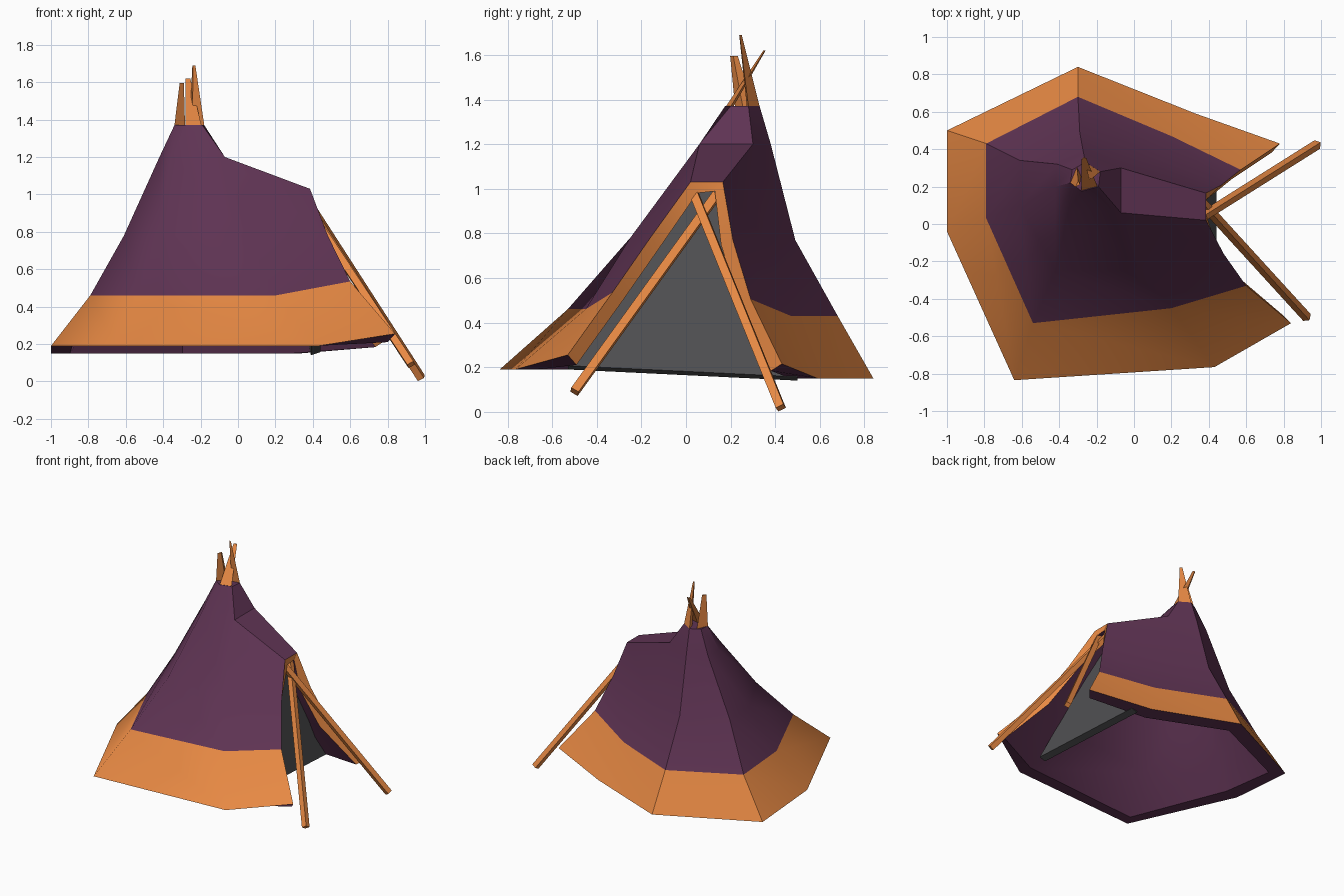
import bpy
import bmesh
from mathutils import Vector

if "Cube" in bpy.data.objects:
    bpy.data.objects.remove(bpy.data.objects["Cube"], do_unlink=True)


def material(name, rgb):
    mat = bpy.data.materials.new(name)
    mat.use_nodes = True
    colour = (*rgb, 1)
    mat.diffuse_color = colour
    mat.node_tree.nodes["Principled BSDF"].inputs["Base Color"].default_value = colour
    return mat


orange = material("orange", (0.8, 0.25, 0.057))
purple = material("purple", (0.115, 0.034, 0.088))
grey = material("grey", (0.08, 0.08, 0.084))


def add_object(name, bm, mats):
    bmesh.ops.recalc_face_normals(bm, faces=bm.faces)
    mesh = bpy.data.meshes.new(name)
    bm.to_mesh(mesh)
    bm.free()
    obj = bpy.data.objects.new(name, mesh)
    bpy.context.collection.objects.link(obj)
    for mat in mats:
        mesh.materials.append(mat)
    return obj


def pole(name, start, end, radius):
    """Square timber between two points."""
    start, end = Vector(start), Vector(end)
    axis = end - start
    bm = bmesh.new()
    bmesh.ops.create_cone(bm, cap_ends=True, segments=4, radius1=radius,
                          radius2=radius, depth=axis.length)
    bm.transform(axis.to_track_quat("Z", "Y").to_matrix().to_4x4())
    bmesh.ops.translate(bm, verts=bm.verts, vec=(start + end) / 2)
    add_object(name, bm, [orange])


def pole_tip(name, left, right, depth, top, taper):
    """Leaning wedge whose outer side sits on one edge of the crown."""
    left, right, top = Vector((*left, 1.368)), Vector((*right, 1.368)), Vector(top)
    middle = (left + right) / 2
    inward = (Vector((-.26, .25, 1.368)) - middle).normalized()
    base = [left, right, middle + inward * depth]
    bm = bmesh.new()
    low = [bm.verts.new(p) for p in base]
    high = [bm.verts.new(top + (p - middle) * taper) for p in base]
    bm.faces.new(low)
    bm.faces.new(high)
    for i in range(3):
        j = (i + 1) % 3
        bm.faces.new((low[i], low[j], high[j], high[i]))
    add_object(name, bm, [orange])


# Canvas: plan outlines from hem to crown, starting at one side of the opening
# and running round the back to the other side
hem = [(.84, -.53), (.43, -.765), (-.64, -.835), (-1, -.04),
       (-1, .5), (-.3, .84), (.33, .59), (.78, .43)]
band = [(.6, -.33), (.2, -.45), (-.54, -.53), (-.79, .03),
        (-.79, .43), (-.3, .68), (.2, .47), (.57, .29)]
middle = [(.48, -.16), (.05, -.25), (-.42, -.25), (-.61, .1),
          (-.61, .34), (-.29, .49), (.05, .36), (.47, .21)]
upper = [(.385, .02), (-.07, .06), (-.35, .08), (-.42, .2),
         (-.41, .32), (-.27, .38), (-.07, .3), (.385, .165)]
crown = [None, (-.19, .2), (-.28, .175), (-.34, .22),
         (-.33, .29), (-.26, .33), (-.18, .28), None]
levels = [.17, .445, .775, 1.2, 1.37]
front_lift = [.02, .015, .005, 0, 0]
opening_lift = [.065, .075, 0, -.17, 0]

bm = bmesh.new()
rings = []
for ring, level, tilt, lift in zip((hem, band, middle, upper, crown),
                                   levels, front_lift, opening_lift):
    row = []
    for col, p in enumerate(ring):
        if p is None:
            row.append(None)
            continue
        z = level + (tilt if col < 4 else -tilt) + (lift if col in (0, 7) else 0)
        row.append(bm.verts.new((*p, z)))
    rings.append(row)

for r, (low, high) in enumerate(zip(rings, rings[1:])):
    for c in range(7):
        corners = (low[c], high[c], high[c + 1], low[c + 1])
        if None not in corners:
            bm.faces.new(corners).material_index = 0 if r == 0 else 1

# Porch roof, the slope up to the crown, and the crown cap
top, tip = rings[3], rings[4]
for corners in ((top[0], top[7], top[6], top[1]),
                (top[1], top[6], tip[6], tip[1]),
                tip[6:0:-1]):
    bm.faces.new(corners).material_index = 1

bm.verts.index_update()
n_faces, n_verts = len(bm.faces), len(bm.verts)
soft_column = {row[2].index for row in rings}
opening = [row[c].index for row in rings[:4] for c in (0, 7)]
canvas = add_object("canvas", bm, [orange, purple])
solid = canvas.modifiers.new("thickness", "SOLIDIFY")
solid.thickness = .06
solid.offset = -1
bpy.context.view_layer.update()
thick = bpy.data.meshes.new_from_object(
    canvas.evaluated_get(bpy.context.evaluated_depsgraph_get()))
canvas.modifiers.clear()
canvas.data = thick

# Level the underside of the hem and square up the edge of the opening
for i in range(n_verts):
    outer, inner = thick.vertices[i], thick.vertices[n_verts + i]
    shift = inner.co - outer.co
    if i in opening[-2:]:
        shift.x = 0
    elif i in opening:
        shift.x -= .03
    elif i < len(hem):
        shift = Vector((shift.x * 2.5, shift.y * 2.5, 0))
    inner.co = outer.co + shift

# Purple lining and hem underside, orange edge round the opening
for i, face in enumerate(thick.polygons):
    if i >= 2 * n_faces:
        face.material_index = 0 if face.center.z > .3 else 1
    elif i >= n_faces:
        face.material_index = 1

# Smooth cloth, with the fold at the front corner kept soft
bpy.ops.object.select_all(action="DESELECT")
canvas.select_set(True)
bpy.context.view_layer.objects.active = canvas
bpy.ops.object.shade_smooth_by_angle(angle=.5)
for edge in thick.edges:
    if all(v % n_verts in soft_column for v in edge.vertices):
        if abs(edge.vertices[0] - edge.vertices[1]) < n_verts:
            edge.use_edge_sharp = False

# Door panel leaning back inside the opening
bm = bmesh.new()
outline = [(.39, -.53, .19), (.39, .5, .14), (.28, .22, .7),
           (.2, .17, .99), (.2, .01, .99), (.28, -.17, .7)]
door_face = bm.faces.new([bm.verts.new(p) for p in outline])
extruded = bmesh.ops.extrude_face_region(bm, geom=[door_face], use_keep_orig=True)
moved = [v for v in extruded["geom"] if isinstance(v, bmesh.types.BMVert)]
bmesh.ops.translate(bm, verts=moved, vec=(.05, 0, .017))
add_object("door_panel", bm, [grey])

# Crossed poles in front of the opening
pole("left_door_pole", (.36, .035, .98), (.98, .425, .018), .027)
pole("right_door_pole", (.345, .135, .97), (.925, -.5, .09), .027)

# Wedge shaped pole tips rising from the crown
pole_tip("back_pole_tip", (-.26, .33), (-.18, .28), .04, (-.236, .245, 1.69), .2)
pole_tip("front_pole_tip", (-.28, .178), (-.195, .2), .025, (-.268, .35, 1.62), .3)
pole_tip("side_pole_tip", (-.34, .22), (-.305, .305), .04, (-.305, .215, 1.595), .4)
